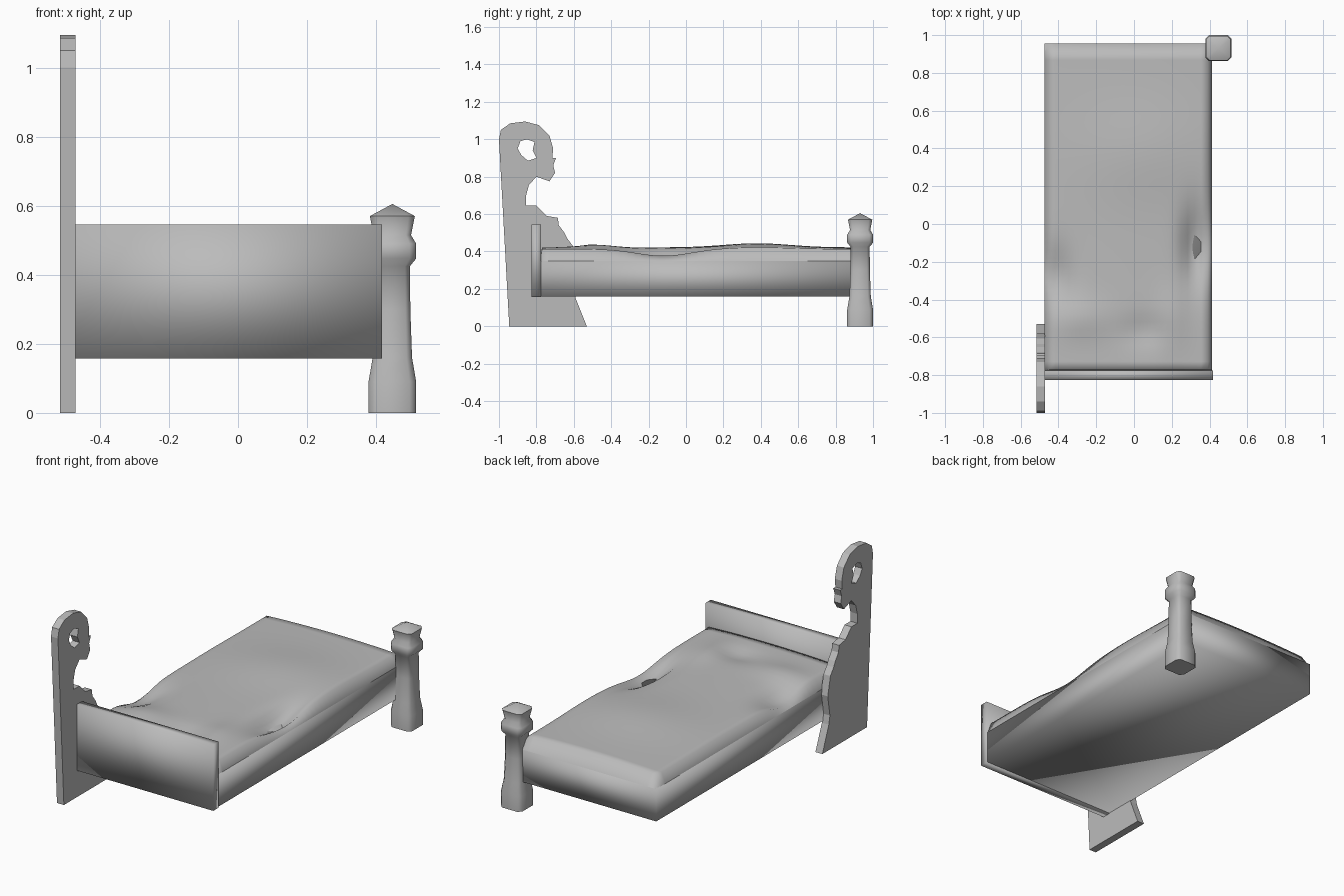
import bpy, bmesh, math

cube = bpy.data.objects.get("Cube")
if cube:
    bpy.data.objects.remove(cube, do_unlink=True)

GREY = (0.5, 0.5, 0.5, 1)
mat = bpy.data.materials.new("plain grey")
mat.use_nodes = True
mat.diffuse_color = GREY
mat.node_tree.nodes["Principled BSDF"].inputs["Base Color"].default_value = GREY


def finish(name, bm, angle=None):
    """Turn a bmesh into a shaded object; without an angle it is smooth all over."""
    bmesh.ops.recalc_face_normals(bm, faces=bm.faces)
    mesh = bpy.data.meshes.new(name)
    bm.to_mesh(mesh)
    bm.free()
    mesh.materials.append(mat)
    obj = bpy.data.objects.new(name, mesh)
    bpy.context.collection.objects.link(obj)
    bpy.ops.object.select_all(action='DESELECT')
    obj.select_set(True)
    bpy.context.view_layer.objects.active = obj
    if angle is None:
        bpy.ops.object.shade_smooth()
    else:
        bpy.ops.object.shade_smooth_by_angle(angle=math.radians(angle))
    return obj


def box(name, low, high, angle=None):
    bm = bmesh.new()
    bmesh.ops.create_cube(bm, size=1)
    for v in bm.verts:
        v.co = [a if c < 0 else b for c, a, b in zip(v.co, low, high)]
    return finish(name, bm, angle)


# Headboard and bed base
box("headboard", (-0.475, -0.825, 0.157), (0.417, -0.775, 0.545))
X0, X1, Y0, Y1 = -0.475, 0.412, -0.78, 0.955
box("bed_base", (X0, Y0, 0.16), (X1, Y1, 0.35))


# Rumpled mattress: soft bumps and two grooves beside the edges
def bump(x, y, cx, cy, sx, sy, height):
    return height * math.exp(-((x - cx) / sx) ** 2 - ((y - cy) / sy) ** 2)


BUMPS = [
    (0.05, 0.38, 0.35, 0.25, 0.022),
    (0.33, -0.12, 0.07, 0.2, -0.075),
    (-0.42, -0.28, 0.09, 0.15, -0.05),
    (-0.28, -0.5, 0.16, 0.1, 0.02),
    (0.05, -0.57, 0.12, 0.08, -0.02),
    (0.2, -0.5, 0.08, 0.15, 0.018),
]


def height(x, y):
    crown = 0.012 * (1 - (x / 0.45) ** 2)
    return 0.41 + crown + sum(bump(x, y, *b) for b in BUMPS)


def spread(start, inner0, inner1, end, count):
    step = (inner1 - inner0) / count
    return [start] + [inner0 + step * i for i in range(count + 1)] + [end]


xs = spread(X0, -0.45, 0.39, X1, 24)
ys = spread(Y0, -0.77, 0.91, Y1, 40)
bm = bmesh.new()
grid = []
for y in ys:
    row = []
    for x in xs:
        rim = x in (X0, X1) or y in (Y0, Y1)
        row.append(bm.verts.new((x, y, 0.35 if rim else height(x, y))))
    grid.append(row)
for a, b in zip(grid, grid[1:]):
    for i in range(len(xs) - 1):
        bm.faces.new((a[i], a[i + 1], b[i + 1], b[i]))
finish("mattress", bm)

# Foot post: chamfered square rings lofted up to a point
RINGS = [(0, 0.069), (0.09, 0.069), (0.16, 0.057), (0.3, 0.052), (0.425, 0.051),
         (0.447, 0.069), (0.49, 0.069), (0.515, 0.054), (0.57, 0.065)]
bm = bmesh.new()
rings = []
for z, r in RINGS:
    c = r * 0.72
    ring = [(r, -c), (r, c), (c, r), (-c, r), (-r, c), (-r, -c), (-c, -r), (c, -r)]
    rings.append([bm.verts.new((0.447 + x, 0.931 + y, z)) for x, y in ring])
for a, b in zip(rings, rings[1:]):
    for i in range(8):
        j = (i + 1) % 8
        bm.faces.new((a[i], a[j], b[j], b[i]))
bm.faces.new(rings[0])
tip = bm.verts.new((0.447, 0.931, 0.605))
for i in range(8):
    bm.faces.new((rings[-1][i], rings[-1][(i + 1) % 8], tip))
finish("foot_post", bm, 55)

# Carved side board: flat outline with a pierced hole
OUTLINE = [(-0.945, 0), (-1, 1), (-0.99, 1.05), (-0.94, 1.085), (-0.86, 1.095),
           (-0.785, 1.075), (-0.73, 1.02), (-0.71, 0.95), (-0.715, 0.9), (-0.695, 0.9),
           (-0.71, 0.86), (-0.7, 0.82), (-0.73, 0.775), (-0.8, 0.8), (-0.84, 0.755),
           (-0.855, 0.7), (-0.855, 0.645), (-0.8, 0.645), (-0.745, 0.59), (-0.685, 0.58),
           (-0.68, 0.54), (-0.65, 0.5), (-0.635, 0.47), (-0.605, 0.43), (-0.58, 0.32),
           (-0.6, 0.2), (-0.59, 0.15), (-0.53, 0)]
HOLE = [(-0.9, 0.95), (-0.885, 0.99), (-0.85, 1), (-0.81, 0.985), (-0.82, 0.94),
        (-0.8, 0.9), (-0.845, 0.885), (-0.88, 0.915)]
curve = bpy.data.curves.new("side_board", 'CURVE')
curve.dimensions = '2D'
curve.fill_mode = 'BOTH'
curve.extrude = 0.0225
for points in (OUTLINE, HOLE):
    spline = curve.splines.new('POLY')
    spline.points.add(len(points) - 1)
    for p, (y, z) in zip(spline.points, points):
        p.co = (y, z, 0, 1)
    spline.use_cyclic_u = True
curve.materials.append(mat)
board = bpy.data.objects.new("side_board", curve)
board.location.x = -0.4935
board.rotation_euler = (math.pi / 2, 0, math.pi / 2)
bpy.context.collection.objects.link(board)
bpy.ops.object.select_all(action='DESELECT')
board.select_set(True)
bpy.context.view_layer.objects.active = board
bpy.ops.object.convert(target='MESH')
bpy.ops.object.shade_flat()
